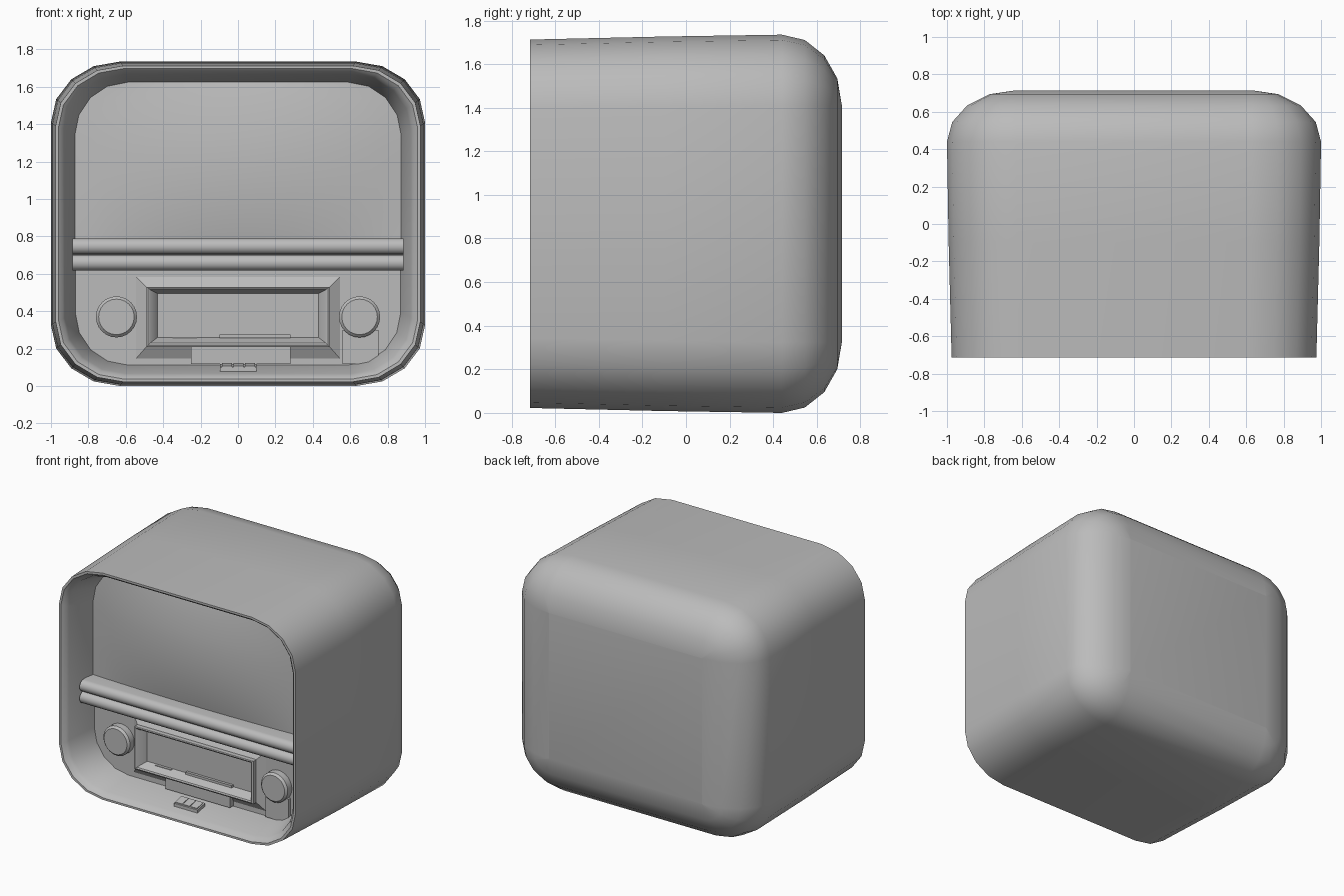
import bpy, bmesh, math
from mathutils import Vector

if "Cube" in bpy.data.objects:
    bpy.data.objects.remove(bpy.data.objects["Cube"])

grey = bpy.data.materials.new("plain grey")
grey.diffuse_color = (0.5, 0.5, 0.5, 1)
grey.use_nodes = True
grey.node_tree.nodes["Principled BSDF"].inputs["Base Color"].default_value = grey.diffuse_color
CZ = 0.8675  # height of the cabinet's middle


def finish(name, bm, closed=True):
    bmesh.ops.remove_doubles(bm, verts=bm.verts, dist=0.0005)
    bmesh.ops.recalc_face_normals(bm, faces=bm.faces)
    if not closed and sum(f.normal.y for f in bm.faces) > 0:
        bmesh.ops.reverse_faces(bm, faces=bm.faces)
    me = bpy.data.meshes.new(name)
    bm.to_mesh(me)
    bm.free()
    ob = bpy.data.objects.new(name, me)
    bpy.context.collection.objects.link(ob)
    me.materials.append(grey)
    bpy.ops.object.select_all(action='DESELECT')
    ob.select_set(True)
    bpy.context.view_layer.objects.active = ob
    bpy.ops.object.shade_smooth_by_angle(angle=math.radians(32))
    return ob


def loft(name, loops):
    """Skin a row of equal-length loops and cap both ends."""
    bm = bmesh.new()
    rows = [[bm.verts.new(p) for p in lp] for lp in loops]
    n = len(rows[0])
    for a, b in zip(rows, rows[1:]):
        for i in range(n):
            j = (i + 1) % n
            bm.faces.new((a[i], a[j], b[j], b[i]))
    bm.faces.new(rows[0])
    bm.faces.new(rows[-1])
    return finish(name, bm)


def ring(y, hw, hh, rx, rz):
    """Rounded rectangle with four-segment corners."""
    pts = []
    for q, (sx, sz) in enumerate(((1, 1), (-1, 1), (-1, -1), (1, -1))):
        for k in range(5):
            a = math.radians(90 * q + 22.5 * k)
            pts.append((sx * (hw - rx) + rx * math.cos(a), y,
                        CZ + sz * (hh - rz) + rz * math.sin(a)))
    return pts


def rect(y, x0, x1, z0, z1):
    return [(x0, y, z0), (x1, y, z0), (x1, y, z1), (x0, y, z1)]


def plate(name, x0, x1, z0, z1, y0, y1):
    return loft(name, [rect(y0, x0, x1, z0, z1), rect(y1, x0, x1, z0, z1)])


# cabinet: recessed front panel, inner wall, rim, outer shell, rounded back
loops = [ring(-0.45, 0.87, 0.755, 0.28, 0.28),
         ring(-0.50, 0.88, 0.765, 0.29, 0.29),
         ring(-0.67, 0.925, 0.80, 0.32, 0.30),
         ring(-0.69, 0.935, 0.81, 0.33, 0.30),
         ring(-0.705, 0.95, 0.82, 0.34, 0.31),
         ring(-0.715, 0.96, 0.83, 0.35, 0.315),
         ring(-0.715, 0.975, 0.845, 0.36, 0.32),
         ring(-0.10, 0.991, 0.859, 0.365, 0.323)]
for k in range(5):
    c, s = math.cos(math.radians(22.5 * k)), math.sin(math.radians(22.5 * k))
    r = max(c, 0.002)
    loops.append(ring(0.44 + 0.275 * s, 0.63 + 0.37 * r, 0.5425 + 0.325 * r,
                      0.37 * r, 0.325 * r))
loft("cabinet", loops)

# screen: gently bulging sheet with rounded top corners
bm = bmesh.new()
zs = [(0.70 + 0.64 * i / 8, 0.875) for i in range(8)]
for k in range(5):
    a = math.radians(22.5 * k)
    zs.append((1.34 + 0.285 * math.sin(a), 0.59 + 0.285 * math.cos(a)))
rows = []
for z, w in zs:
    v = (z - 1.1625) / 0.4625
    row = []
    for i in range(21):
        u = i / 10 - 1
        bulge = 0.06 * (1 - u * u) * (1 - min(v * v, 1))
        row.append(bm.verts.new((u * w, -0.46 - bulge, z)))
    rows.append(row)
for a, b in zip(rows, rows[1:]):
    for i in range(20):
        bm.faces.new((a[i], a[i + 1], b[i + 1], b[i]))
finish("screen", bm, closed=False)

# two rounded bars between the screen and the lower panel
for name, z in (("upper_bar", 0.747), ("lower_bar", 0.66)):
    prof = [(-0.44, z - 0.043)]
    for k in range(9):
        a = math.radians(-90 + 22.5 * k)
        prof.append((-0.56 - 0.043 * math.cos(a), z + 0.043 * math.sin(a)))
    prof.append((-0.44, z + 0.043))
    loft(name, [[(x, y, h) for y, h in prof] for x in (-0.885, 0.885)])

# tray: sloped surround, thin raised frame and shallow pocket
loft("tray", [rect(-0.44, -0.56, 0.56, 0.13, 0.60),
              rect(-0.485, -0.49, 0.49, 0.21, 0.53),
              rect(-0.52, -0.49, 0.49, 0.21, 0.53),
              rect(-0.525, -0.48, 0.48, 0.22, 0.525),
              rect(-0.52, -0.47, 0.47, 0.23, 0.515),
              rect(-0.455, -0.43, 0.43, 0.26, 0.495)])
plate("tray_slot", -0.10, 0.28, 0.258, 0.275, -0.475, -0.45)
plate("tray_line", -0.35, -0.22, 0.256, 0.260, -0.475, -0.45)

# plates under the tray and under the right knob
plate("centre_plate", -0.25, 0.28, 0.118, 0.212, -0.495, -0.44)
plate("side_plate", 0.56, 0.75, 0.118, 0.30, -0.475, -0.44)

# knobs: round stepped caps
for name, x in (("left_knob", -0.65), ("right_knob", 0.65)):
    loft(name, [[(x + r * math.cos(math.tau * i / 24), y,
                  0.37 + r * math.sin(math.tau * i / 24)) for i in range(24)]
                for y, r in ((-0.44, 0.11), (-0.50, 0.11), (-0.515, 0.095))])

# three small flat buttons on a base lying on the cabinet floor
def slab(name, x0, x1, y0, y1, lift, thick):
    def corner(x, y, t):
        return (x, y, 0.098 + 0.2 * (y + 0.62) + t)
    return loft(name, [[corner(x0, y0, t), corner(x1, y0, t),
                        corner(x1, y1, t), corner(x0, y1, t)]
                       for t in (lift, lift + thick)])


slab("button_base", -0.095, 0.10, -0.62, -0.53, -0.025, 0.028)
for i in range(3):
    x = -0.085 + 0.061 * i
    slab("button_%d" % (i + 1), x, x + 0.053, -0.612, -0.538, 0.0, 0.008)
